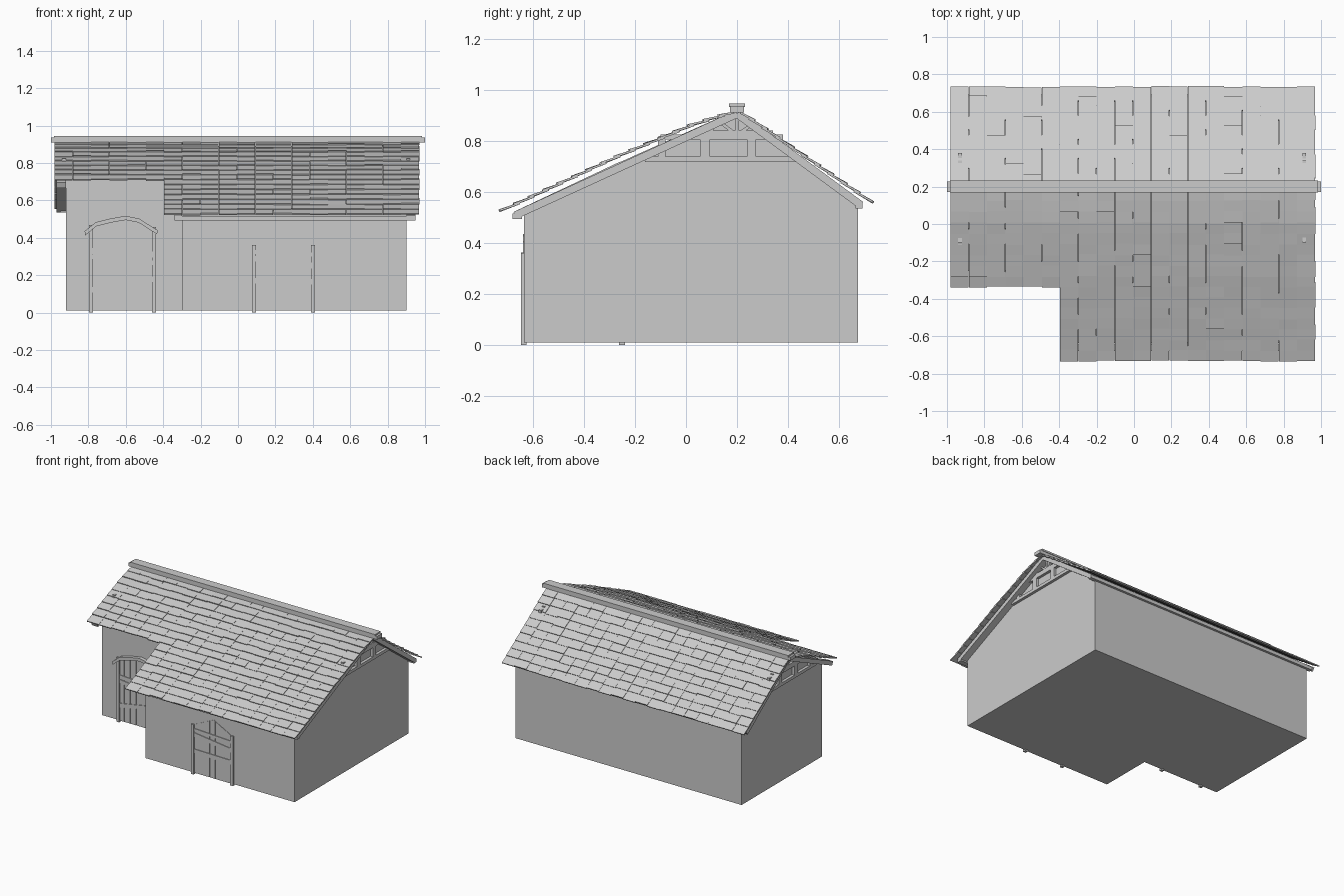
import bpy, bmesh, math, random
from mathutils import Vector

if "Cube" in bpy.data.objects:
    bpy.data.objects.remove(bpy.data.objects["Cube"])

random.seed(4)


def prism(bm, pts, axis, a, b):
    """Extrude a 2D outline from a to b. axis x: pts are (y,z); axis y: pts are (x,z)."""
    def p3(p, t):
        return (t, p[0], p[1]) if axis == 'x' else (p[0], t, p[1])
    lo = [bm.verts.new(p3(p, a)) for p in pts]
    hi = [bm.verts.new(p3(p, b)) for p in pts]
    n = len(pts)
    bm.faces.new(lo)
    bm.faces.new(hi[::-1])
    for i in range(n):
        bm.faces.new((lo[i], hi[i], hi[(i + 1) % n], lo[(i + 1) % n]))


def rect(u0, v0, u1, v1):
    return [(u0, v0), (u1, v0), (u1, v1), (u0, v1)]


def strip(p, q, w):
    """Outline of a bar running from p to q with width w."""
    p, q = Vector(p), Vector(q)
    d = (q - p).normalized() * (w / 2)
    n = Vector((-d.y, d.x))
    return [tuple(v) for v in (p + n, p - n, q - n, q + n)]


def build(name, parts):
    bm = bmesh.new()
    for part in parts:
        prism(bm, *part)
    bmesh.ops.recalc_face_normals(bm, faces=bm.faces)
    me = bpy.data.meshes.new(name)
    bm.to_mesh(me)
    bm.free()
    ob = bpy.data.objects.new(name, me)
    bpy.context.collection.objects.link(ob)
    return ob


def height(outline, x):
    """Height of a polyline at x."""
    for (x0, z0), (x1, z1) in zip(outline, outline[1:]):
        if x0 <= x <= x1:
            return z0 + (z1 - z0) * (x - x0) / (x1 - x0)
    return outline[-1][1]


# walls: deep right block and shallower left block
XL, XS, XR = -0.92, -0.30, 0.90
FR, FL, BK = -0.635, -0.25, 0.675
build("right_walls", [([(FR, 0.01), (BK, 0.01), (BK, 0.56), (0.2, 0.89), (FR, 0.51)], 'x', XS, XR)])
build("left_walls", [([(FL, 0.01), (BK, 0.01), (BK, 0.56), (0.2, 0.89), (FL, 0.715)], 'x', XL, XS)])

# ridge and eave beams
build("ridge_beam", [(rect(0.172, 0.91, 0.228, 0.935), 'x', -1, 1),
                     (rect(0.168, 0.932, 0.232, 0.945), 'x', -0.985, 0.985)])
build("front_eave_beam", [(rect(-0.68, 0.493, -0.643, 0.515), 'x', -0.34, 0.95)])
build("back_eave_beam", [(rect(0.665, 0.535, 0.692, 0.56), 'x', -0.95, 0.95)])

# gable rafters
front_low, front_mid, back_low, peak = (-0.67, 0.507), (-0.3, 0.681), (0.685, 0.548), (0.2, 0.905)
build("rafters", [
    (strip(peak, front_low, 0.03), 'x', 0.90, 0.95),
    (strip(peak, back_low, 0.03), 'x', 0.90, 0.95),
    (strip(peak, front_mid, 0.03), 'x', -0.97, -0.92),
    (strip(peak, back_low, 0.03), 'x', -0.97, -0.92),
    (strip((-0.25, 0.705), front_low, 0.03), 'x', -0.34, -0.30)])

# timber framing in each gable
for side, a, b in (("right", XR, XR + 0.02), ("left", XL - 0.02, XL)):
    bars = [strip((-0.16, 0.727), (0.44, 0.727), 0.022),
            strip((-0.10, 0.815), (0.38, 0.815), 0.02),
            strip((0.02, 0.832), (0.34, 0.832), 0.014),
            strip((0.2, 0.83), (0.2, 0.90), 0.016),
            strip((0.1, 0.835), (0.1, 0.86), 0.014),
            strip((0.13, 0.875), (0.19, 0.83), 0.012),
            strip((0.27, 0.87), (0.21, 0.83), 0.012)]
    bars += [strip((y, 0.73), (y, 0.81), w) for y, w in ((-0.095, 0.03), (0.075, 0.04), (0.257, 0.035))]
    build(side + "_gable_frame", [(s, 'x', a, b) for s in bars])


def point_on(path, s):
    """Position and direction at distance s along a polyline."""
    for p, q in zip(path, path[1:]):
        d = Vector(q) - Vector(p)
        if s <= d.length or q == path[-1]:
            return Vector(p) + d.normalized() * s, d.normalized()
        s -= d.length


def shingles(name, path, rows, last_row):
    total = sum((Vector(q) - Vector(p)).length for p, q in zip(path, path[1:]))
    step, cols = total / rows, 20
    wid = 1.95 / cols
    parts = []
    for k in range(1, rows + 1):
        for c in range(cols):
            if k > last_row(c):
                continue
            low, d = point_on(path, k * step + random.uniform(-0.004, 0.004))
            high, _ = point_on(path, max(0, (k - 1.35) * step))
            up = Vector((-d.y, d.x))
            if up.y < 0:
                up = -up
            lift = 0.006 + random.uniform(0, 0.004)
            outline = [low + up * lift, low + up * (lift + 0.008), high + up * 0.009, high + up * 0.001]
            x = -0.98 + c * wid
            parts.append(([tuple(v) for v in outline], 'x', x, x + wid - random.uniform(0, 0.002)))
    build(name, parts)


# shingle roof, the front slope stops short over the left block
shingles("front_shingles",
         [(0.19, 0.905), (0.03, 0.855), (-0.27, 0.728), (-0.35, 0.69), (-0.725, 0.515)],
         16, lambda c: 9 if c < 6 else 16)
shingles("back_shingles", [(0.21, 0.905), (0.725, 0.55)], 10, lambda c: 10)


def door(name, x0, x1, top, wall, boards, hood):
    n = 7
    w = (x1 - x0) / n
    planks = []
    for i in range(n):
        a, b = x0 + i * w, x0 + (i + 1) * w - 0.002
        mid = [(x, z) for x, z in top if a < x < b]
        outline = [(a, 0.01), (b, 0.01), (b, height(top, b))] + mid[::-1] + [(a, height(top, a))]
        planks.append((outline, 'y', wall - 0.003, wall + 0.01))
    build(name + "_planks", planks)
    build(name + "_boards", [(strip((x0, za), (x1, zb), h), 'y', wall - 0.008, wall)
                             for za, zb, h in boards])
    build(name + "_posts", [(rect(x - 0.011, 0, x + 0.011, height(top, x) + 0.005), 'y', wall - 0.012, wall + 0.01)
                            for x in (x0, x1)])
    if hood:
        lower = [(x * 0.985 - 0.6 * 0.015, z - 0.022) for x, z in top]
        build(name + "_arch", [([top[i], top[i + 1], lower[i + 1], lower[i]], 'y', wall - 0.025, wall + 0.01)
                               for i in range(len(top) - 1)])


door("left_door", -0.785, -0.45,
     [(-0.82, 0.435), (-0.76, 0.483), (-0.68, 0.503), (-0.6, 0.517), (-0.53, 0.503), (-0.43, 0.44)], FL,
     [(0.33, 0.31, 0.03), (0.30, 0.265, 0.025), (0.12, 0.18, 0.03)], True)
door("right_door", 0.085, 0.40,
     [(0.06, 0.34), (0.08, 0.355), (0.25, 0.435), (0.40, 0.355), (0.42, 0.345)], FR,
     [(0.29, 0.25, 0.03), (0.17, 0.165, 0.03), (0.325, 0.31, 0.02)], False)
